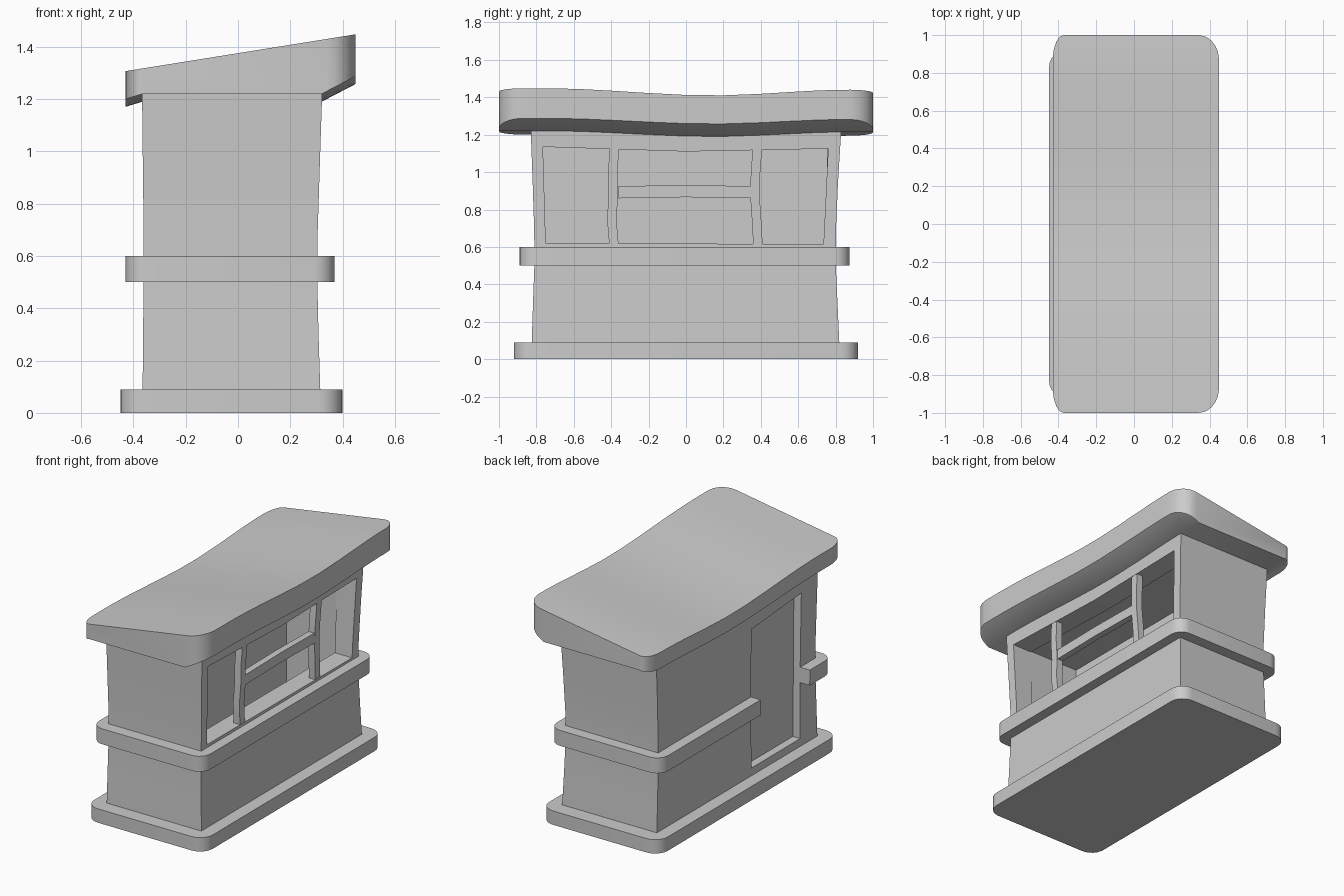
import bpy, bmesh
from math import sin, cos, pi, sqrt

if "Cube" in bpy.data.objects:
    bpy.data.objects.remove(bpy.data.objects["Cube"])


def loft(name, sections, smooth=True):
    """Solid skinned through equal-length closed sections."""
    bm = bmesh.new()
    rings = [[bm.verts.new(p) for p in s] for s in sections]
    for a, b in zip(rings, rings[1:]):
        n = len(a)
        for i in range(n):
            j = (i + 1) % n
            bm.faces.new((a[i], a[j], b[j], b[i]))
    bm.faces.new(rings[0][::-1])
    bm.faces.new(rings[-1])
    bmesh.ops.recalc_face_normals(bm, faces=bm.faces)
    me = bpy.data.meshes.new(name)
    bm.to_mesh(me)
    bm.free()
    ob = bpy.data.objects.new(name, me)
    bpy.context.collection.objects.link(ob)
    if smooth:
        bpy.ops.object.select_all(action='DESELECT')
        ob.select_set(True)
        bpy.context.view_layer.objects.active = ob
        bpy.ops.object.shade_smooth_by_angle(angle=0.5)
    return ob


def rect(x0, x1, y0, y1, z):
    return [(x0, y0, z), (x1, y0, z), (x1, y1, z), (x0, y1, z)]


def slab(name, x0, x1, y0, y1, z0, z1, r):
    """Flat plate with rounded corners."""
    pts = []
    for k, (cx, cy) in enumerate(((x1 - r, y1 - r), (x0 + r, y1 - r),
                                  (x0 + r, y0 + r), (x1 - r, y0 + r))):
        for i in range(7):
            a = (k + i / 6) * pi / 2
            pts.append((cx + r * cos(a), cy + r * sin(a)))
    return loft(name, [[(x, y, z) for x, y in pts] for z in (z0, z1)])


def yz_prism(name, x0, x1, pts):
    return loft(name, [[(x, y, z) for y, z in pts] for x in (x0, x1)], False)


def cut(ob, cutter):
    m = ob.modifiers.new("cut", 'BOOLEAN')
    m.operation = 'DIFFERENCE'
    m.solver = 'EXACT'
    m.object = cutter
    bpy.context.view_layer.objects.active = ob
    # keep the cut ahead of the smoothing modifier, if there is one
    bpy.ops.object.modifier_move_to_index(modifier=m.name, index=0)
    bpy.ops.object.modifier_apply(modifier=m.name)


# base plate and waist-high counter band
slab("base", -0.45, 0.40, -0.92, 0.92, 0, 0.09, 0.09)
band = slab("counter_band", -0.43, 0.37, -0.89, 0.875, 0.5, 0.6, 0.08)

# body, slightly waisted
body = loft("body", [rect(*s) for s in (
    (-0.365, 0.315, -0.825, 0.82, 0.08),
    (-0.363, 0.308, -0.818, 0.81, 0.30),
    (-0.361, 0.303, -0.81, 0.80, 0.52),
    (-0.361, 0.305, -0.812, 0.802, 0.70),
    (-0.364, 0.313, -0.82, 0.813, 0.95),
    (-0.367, 0.322, -0.83, 0.83, 1.225))])

# hollow inside, service window and door recess
room = loft("room_cutter", [rect(-0.18, 0.18, -0.765, 0.755, z) for z in (0.3, 1.14)], False)
window = yz_prism("window_cutter", 0.1, 0.5,
                  [(-0.75, 0.62), (0.735, 0.615), (0.76, 1.125), (0, 1.11), (-0.765, 1.135)])
door = yz_prism("door_cutter", -0.6, -0.312,
                [(-0.65, 0.14), (-0.15, 0.14), (-0.15, 1.04), (-0.66, 1.08)])
for ob, cutters in ((body, (room, window, door)), (band, (room, door))):
    for c in cutters:
        cut(ob, c)
for c in (room, window, door):
    bpy.data.objects.remove(c, do_unlink=True)

# bent window posts and the bar between them
for name, s in (("window_post_left", -1), ("window_post_right", 1)):
    secs = []
    for z, y, x in ((0.605, 0.385, 0.302), (0.75, 0.377, 0.305), (0.88, 0.368, 0.309),
                    (1.0, 0.372, 0.313), (1.13, 0.382, 0.317)):
        y = s * y if s > 0 else s * (y + 0.02 * (z > 0.7 and z < 1.1))
        secs.append(rect(x - 0.045, x, y - 0.025, y + 0.025, z))
    loft(name, secs)
yz_prism("window_bar", 0.265, 0.307,
         [(-0.36, 0.86), (0, 0.866), (0.355, 0.86), (0.355, 0.925), (0, 0.93), (-0.36, 0.925)])


# sagging, sloping roof skinned along its length
def corner(y, ry, rx):
    t = max(0, abs(y) - (1 - ry)) / ry
    return rx * (1 - sqrt(max(0, 1 - t * t)))


def sag(y):
    d = y - 0.15
    w = min(1, abs(d) / (0.9 if d < 0 else 0.72))
    t = w * w * (3 - 2 * w)
    return t * (1 if y < 0 else 0.8)


half = [0.2, 0.4, 0.55, 0.7, 0.8, 0.88, 0.915, 0.945, 0.97, 0.985, 0.995, 1]
sections = []
for y in [-v for v in reversed(half)] + [0] + half:
    x1 = 0.45 - corner(y, 0.13, 0.11)
    x0 = -0.43 + corner(y, 0.13, 0.06)
    top = 1.338 + 0.038 * sag(y)
    low = 1.19 + 0.03 * sag(y)
    sections.append([
        (x0, y, low + 0.3 * (x0 + 0.365)), (-0.365, y, low), (0.32, y, low),
        (x1, y, low + 0.52 * (x1 - 0.32)),
        (x1, y, top + 0.16 * x1), (x0, y, top + 0.16 * x0)])
loft("roof", sections)
